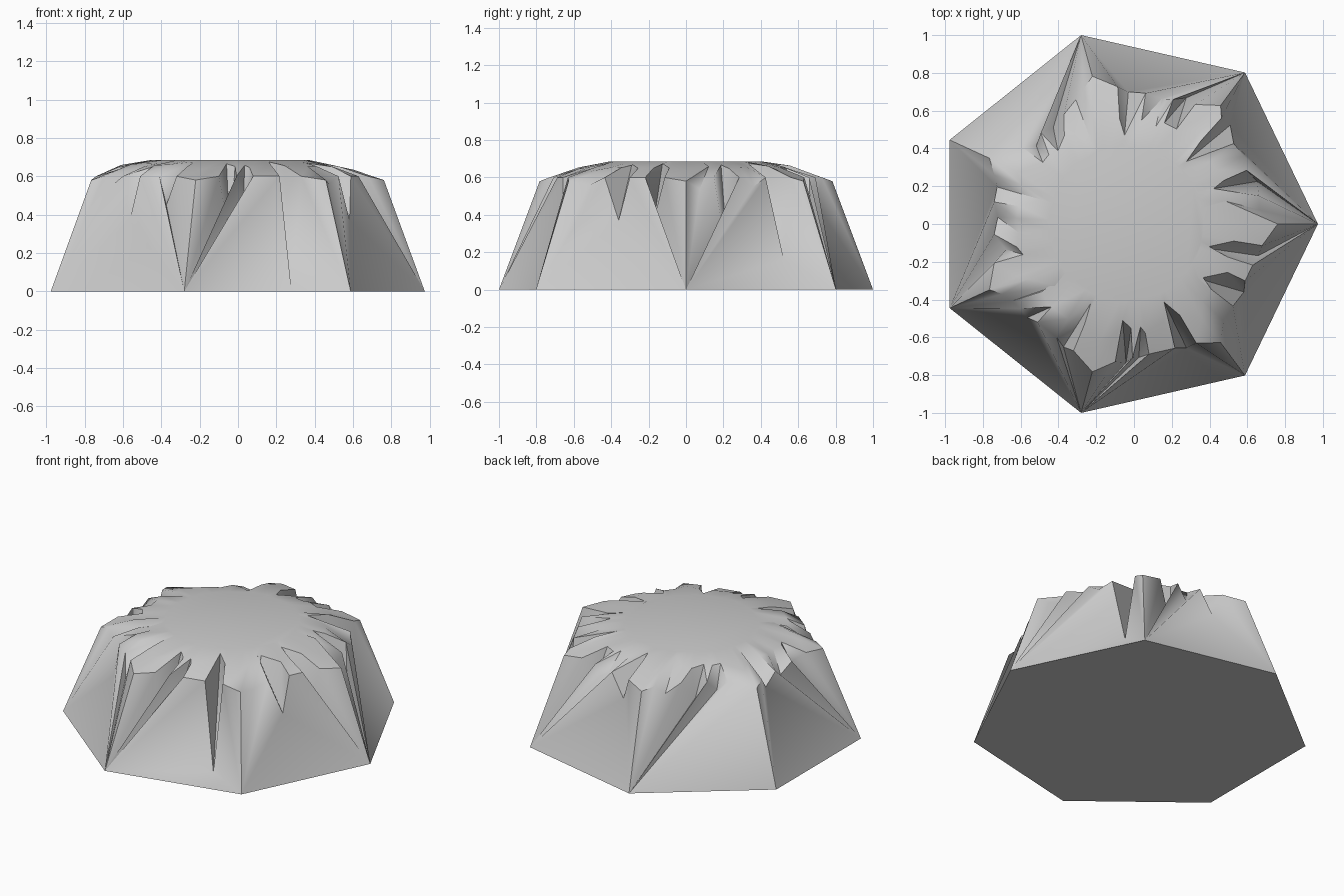
import bpy, bmesh, math, random

if "Cube" in bpy.data.objects:
    bpy.data.objects.remove(bpy.data.objects["Cube"])

random.seed(4)
R, C, TAPER = 1.0257, -0.052, 0.375   # base radius, centre offset, inward slope
SEG = 360 / 7
TOP = 0.685

# Chips broken out of the rim: angle, radius and height of the outer low point,
# then angle and radius of the tip where the chip runs out on the plateau
chips = [(6, .71, .54, 13, .54), (18, .73, .14, 22, .50), (30, .72, .55, 31, .56),
         (43.5, .76, .16, 46, .46), (64.5, .74, .28, 62, .57),
         (74, .69, .50, 73, .54), (89, .70, .45, 91, .47), (112, .71, .54, 113, .45),
         (127, .64, .49, 125, .57), (139, .63, .53, 138, .55),
         (164, .71, .52, 164, .46), (177, .68, .54, 177, .58),
         (192, .65, .55, 192, .59), (214, .73, .56, 221, .50),
         (223.5, .72, .37, 227, .60), (243, .73, .45, 246, .46),
         (270, .735, .27, 268, .51), (275.5, .71, .37, 278, .55),
         (296, .73, .01, 296, .46), (315, .73, .56, 315, .57),
         (330, .72, .37, 323, .48), (346.5, .72, .39, 343, .43)]


def wall_radius(deg, z):
    local = math.radians(deg % SEG - SEG / 2)
    return R * math.cos(math.pi / 7) / math.cos(local) * (1 - TAPER * z)


def point(bm, deg, r, z, c=-.042):
    a = math.radians(deg)
    return bm.verts.new((r * math.cos(a) + c, r * math.sin(a), z))


# Columns around the rim: chips, the ridges between them, and the seven corners
# (angle, rim radius, rim height, top angle, top radius, top height)
columns = [(a, r, z, ta, tr, TOP - .01 - .2 * max(0, tr - .46))
           for a, r, z, ta, tr in chips]
corners = [i * SEG for i in range(7)]
columns += [(a, wall_radius(a, .58), .58, a, .64, .635) for a in corners]
for i, chip in enumerate(chips):
    a = chip[0]
    b = chips[(i + 1) % len(chips)][0] + (360 if i == len(chips) - 1 else 0)
    spots = [(a + b) / 2] if b - a < 16 else [a + 4.5, b - 4.5]
    for m in spots:
        if min(abs((m - c + 180) % 360 - 180) for c in corners) > 2.5:
            worn = .92 if 108 < m < 150 else .975
            columns.append((m % 360, wall_radius(m, .6) * worn, .6, m,
                            random.uniform(.56, .61) * worn,
                            random.uniform(.645, .665)))
columns.sort()
n = len(columns)

# Stump: heptagon base, rim, shoulder and plateau rings
bm = bmesh.new()
base = [point(bm, a, R, 0, C) for a in corners]
rim = [point(bm, a, r, z) for a, r, z, *_ in columns]
top = [point(bm, ta, tr, tz) for *_, ta, tr, tz in columns]
flat = [point(bm, col[0], .41, TOP) for col in columns]
for lo, hi in ((rim, top), (top, flat)):
    for i in range(n):
        j = (i + 1) % n
        bm.faces.new((lo[i], lo[j], hi[j]))
        bm.faces.new((lo[i], hi[j], hi[i]))
bm.faces.new(flat)
bm.faces.new(base[::-1])

# Walls: each side fans from its two base corners, meeting at one chip (or corner)
meet = {0: 43.5, 1: 89, 2: corners[3]}
angles = [col[0] for col in columns]
marks = [angles.index(c) for c in corners] + [n]
walls = set()
for s in range(7):
    left, right = base[s], base[(s + 1) % 7]
    low = min(range(marks[s], marks[s + 1]), key=lambda i: columns[i][2])
    if s in meet:
        low = angles.index(meet[s])
    walls.add(bm.faces.new((left, right, rim[low])))
    for i in range(marks[s], marks[s + 1]):
        walls.add(bm.faces.new((left if i < low else right, rim[(i + 1) % n], rim[i])))
bmesh.ops.recalc_face_normals(bm, faces=bm.faces)

# Smooth within walls, sharp at the seven corner edges and other hard creases
corner_edges = {bm.edges.get((base[s], rim[marks[s]])) for s in range(7)}
for f in bm.faces:
    f.smooth = True
for e in bm.edges:
    in_wall = all(f in walls for f in e.link_faces)
    limit = math.radians(100 if in_wall else 45)
    e.smooth = e not in corner_edges and e.calc_face_angle(0) < limit

mesh = bpy.data.meshes.new("broken_pedestal")
bm.to_mesh(mesh)
bm.free()
obj = bpy.data.objects.new("broken_pedestal", mesh)
bpy.context.collection.objects.link(obj)
